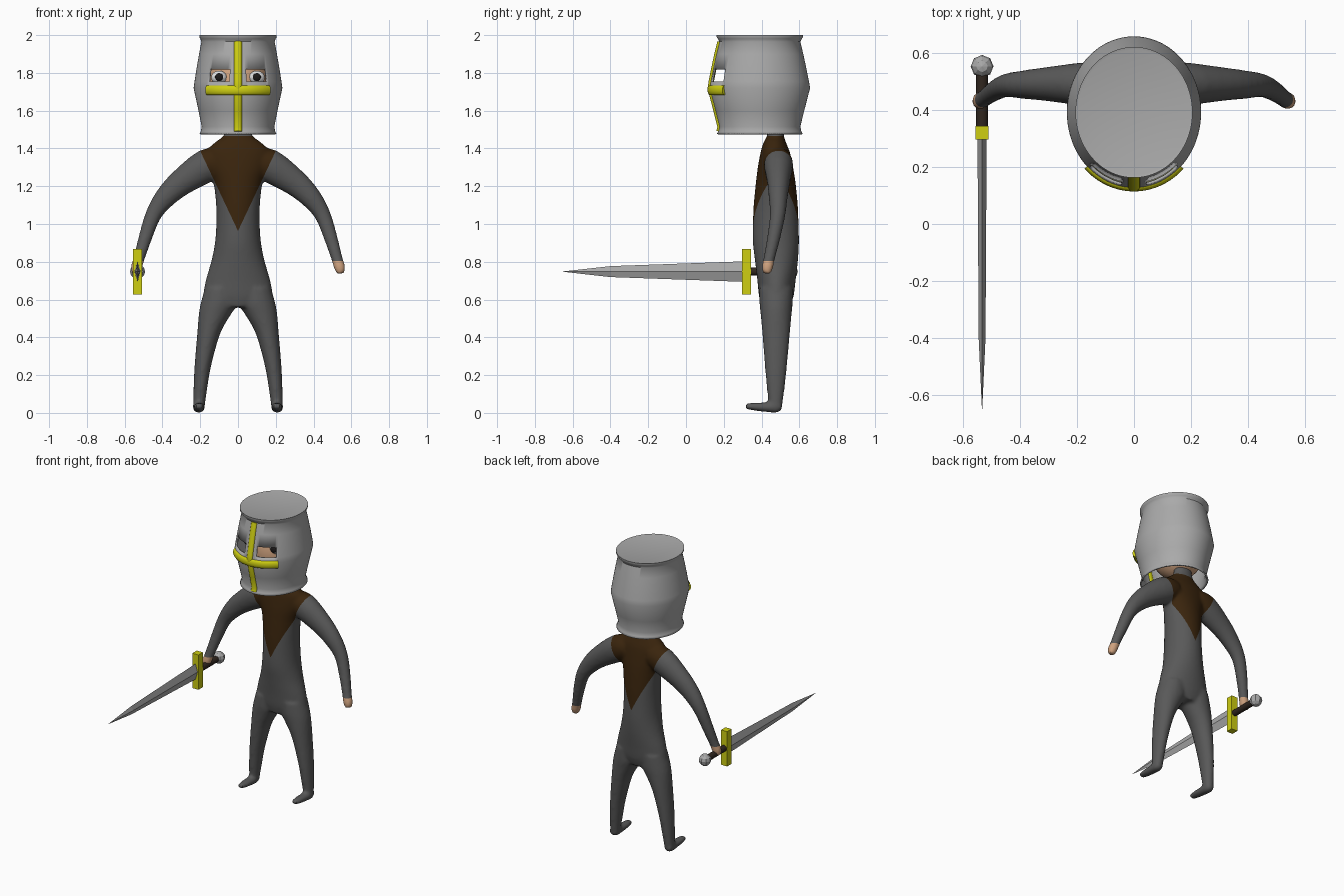
import bpy, bmesh, math
from mathutils import Vector

if "Cube" in bpy.data.objects:
    bpy.data.objects.remove(bpy.data.objects["Cube"])

def mat(name, r, g, b):
    m = bpy.data.materials.new(name)
    m.diffuse_color = (r, g, b, 1)
    m.use_nodes = True
    m.node_tree.nodes["Principled BSDF"].inputs["Base Color"].default_value = m.diffuse_color
    return m

STEEL = mat("steel", .40, .40, .40)
CLOTH = mat("grey cloth", .10, .10, .10)
BROWN = mat("brown tunic", .042, .018, .004)
GOLD = mat("gold", .62, .62, .006)
SKIN = mat("skin", .62, .36, .21)
WHITE = mat("eye white", .8, .8, .8)
BLACK = mat("pupil black", .012, .01, .01)
GRIP = mat("grip leather", .03, .02, .014)
X, Y, Z = Vector((1, 0, 0)), Vector((0, 1, 0)), Vector((0, 0, 1))

def refine(rows, k):
    """Catmull-Rom interpolation of rows (x, y, z, ra, rb)."""
    out = []
    for i in range(len(rows) - 1):
        p = [rows[max(i - 1, 0)], rows[i], rows[i + 1], rows[min(i + 2, len(rows) - 1)]]
        for j in range(k):
            t = j / k
            out.append([.5 * (2 * b + (c - a) * t + (2 * a - 5 * b + 4 * c - d) * t * t
                              + (3 * b - a - 3 * c + d) * t ** 3) for a, b, c, d in zip(*p)])
    return out + [list(rows[-1])]

def tube(bm, rows, ref, n=24, k=1, axis=None, caps=(True, True)):
    """Loft elliptical rings along a path; ra lies along ref."""
    if k > 1:
        rows = refine(rows, k)
    cs = [Vector(r[:3]) for r in rows]
    rings = []
    for i, r in enumerate(rows):
        t = axis or (cs[min(i + 1, len(cs) - 1)] - cs[max(i - 1, 0)]).normalized()
        u = (ref - t * ref.dot(t)).normalized()
        v = t.cross(u)
        rings.append([bm.verts.new(cs[i] + u * r[3] * math.cos(2 * math.pi * j / n)
                                   + v * r[4] * math.sin(2 * math.pi * j / n)) for j in range(n)])
    for a, b in zip(rings, rings[1:]):
        for j in range(n):
            bm.faces.new((a[j], a[(j + 1) % n], b[(j + 1) % n], b[j]))
    if caps[0]:
        bm.faces.new(rings[0][::-1])
    if caps[1]:
        bm.faces.new(rings[-1])

def finish(bm, name, mats, smooth=True):
    bmesh.ops.recalc_face_normals(bm, faces=bm.faces)
    me = bpy.data.meshes.new(name)
    bm.to_mesh(me)
    bm.free()
    ob = bpy.data.objects.new(name, me)
    bpy.context.collection.objects.link(ob)
    for m in mats:
        me.materials.append(m)
    if smooth:
        bpy.ops.object.select_all(action='DESELECT')
        ob.select_set(True)
        bpy.context.view_layer.objects.active = ob
        bpy.ops.object.shade_smooth_by_angle(angle=math.radians(40))
    return ob

def ball(name, loc, rad, m, seg=24, rings=16, smooth=True):
    bm = bmesh.new()
    bmesh.ops.create_uvsphere(bm, u_segments=seg, v_segments=rings, radius=1)
    for v in bm.verts:
        v.co = Vector(a * b + c for a, b, c in zip(v.co, rad, loc))
    return finish(bm, name, [m], smooth)

# Body: torso, legs, feet and arms, fused by a voxel remesh
bm = bmesh.new()
torso = [(1.53, .06, .43, .52), (1.47, .075, .43, .518), (1.43, .125, .41, .53), (1.38, .17, .395, .55),
         (1.3, .16, .38, .567), (1.22, .13, .37, .58), (1.1, .116, .358, .592), (1.0, .115, .354, .596),
         (.9, .122, .354, .598), (.8, .142, .366, .592), (.7, .171, .378, .58), (.62, .18, .386, .57),
         (.56, .13, .40, .55)]
tube(bm, [(0, (a + b) / 2, z, rx, (b - a) / 2) for z, rx, a, b in torso], X, 32, 3, axis=-Z)
for s in (-1, 1):
    leg = [(.09, .478, .66, .085, .088), (.1, .477, .58, .098, .088), (.123, .477, .52, .085, .082),
           (.155, .477, .42, .061, .073), (.186, .476, .25, .044, .059), (.2, .475, .12, .036, .046),
           (.207, .474, .03, .031, .034)]
    tube(bm, [(s * r[0],) + r[1:] for r in leg], X, 24, 3, axis=-Z)
    foot = [(.208, .508, .034, .02, .018), (.208, .48, .031, .031, .031), (.207, .43, .03, .031, .026),
            (.206, .36, .033, .028, .021), (.206, .315, .035, .02, .014)]
    tube(bm, [(s * r[0],) + r[1:] for r in foot], X, 20, 2, axis=-Y)
    arm = [(.09, .488, 1.33, .07, .07), (.165, .49, 1.31, .077, .088), (.3, .49, 1.22, .06, .071),
           (.385, .488, 1.14, .05, .057), (.447, .485, 1.05, .041, .043), (.49, .465, .93, .035, .036),
           (.523, .441, .82, .03, .03), (.538, .431, .77, .03, .03), (.545, .427, .738, .021, .021)]
    tube(bm, [(s * r[0],) + r[1:] for r in arm], Y, 24, 3)
body = finish(bm, "body", [CLOTH, BROWN, SKIN], False)
rm = body.modifiers.new("fuse", 'REMESH')
rm.mode = 'VOXEL'
rm.voxel_size = .01
sm = body.modifiers.new("soften", 'SMOOTH')
sm.factor, sm.iterations = .5, 6
dg = bpy.context.evaluated_depsgraph_get()
bm = bmesh.new()
bm.from_object(body, dg)
bpy.data.objects.remove(body)

# Clean colour borders: cut along them, then colour by side
cuts = [((0, 0, 1.465), (0, 0, 1)), ((0, 0, .805), (0, 0, 1))]
for s in (-1, 1):
    cuts += [((s * .2, 0, 1.387), (s * .159, 0, -.075)), ((0, 0, .75), (s * .24, 0, 1)),
             ((s * .125, 0, .72), (s * -3, 0, 1))]
for co, no in cuts:
    bmesh.ops.bisect_plane(bm, geom=bm.verts[:] + bm.edges[:] + bm.faces[:], dist=1e-5,
                           plane_co=co, plane_no=no)
for f in bm.faces:
    c = f.calc_center_median()
    x, z = abs(c.x), c.z
    hem = max(.75 - .24 * x, .72 + 3 * (x - .125))
    f.material_index = 0
    if x > .45 and z < .805:
        f.material_index = 2
    elif x < .22 and hem < z < 1.465 and (x - .2) * .159 - (z - 1.387) * .075 < 0:
        f.material_index = 1
body = finish(bm, "body", [CLOTH, BROWN, SKIN])
body.data.shade_smooth()

# Helmet shell with open bottom and two eye slots
prof = [(1.478, .203, .227), (1.49, .197, .22), (1.515, .192, .214), (1.6, .209, .235), (1.72, .235, .266),
        (1.755, .23, .26), (1.82, .22, .247), (1.9, .206, .23), (1.965, .194, .214), (1.98, .199, .222),
        (1.99, .205, .229), (2.0, .205, .229), (1.997, .195, .219)]
bm = bmesh.new()
tube(bm, [(0, .391, z, a, b) for z, a, b in prof], X, 128, axis=Z, caps=(False, True))
slots = []
for f in bm.faces:
    c = f.calc_center_median()
    if c.y < .35 and 1.755 < c.z < 1.82 and .04 < abs(c.x) < .147:
        slots.append(f)
bmesh.ops.delete(bm, geom=slots, context='FACES')
helmet = finish(bm, "helmet", [STEEL])
so = helmet.modifiers.new("thickness", 'SOLIDIFY')
so.thickness, so.offset = .01, -1

# Gold cross on the helmet front
bm = bmesh.new()
tube(bm, [(0, .391 - b + .003, z, .021, .014) for z, a, b in prof[1:9]], X, 16)
finish(bm, "cross_upright", [GOLD])
bm = bmesh.new()
arc = [math.radians(-44 + 88 * i / 20) for i in range(21)]
tube(bm, [(.235 * math.sin(t), .391 - .266 * math.cos(t) + .003, 1.708, .026, .014) for t in arc], Z, 16)
finish(bm, "cross_bar", [GOLD])

# Head and eyes inside the helmet
ball("head", (0, .43, 1.71), (.17, .19, .22), SKIN, 32, 20)
for s, side in ((-1, "right"), (1, "left")):
    ball(side + "_eye", (s * .1, .278, 1.775), (.042, .04, .036), WHITE)
    ball(side + "_pupil", (s * .1, .244, 1.778), (.021, .012, .021), BLACK)

# Sword held in the right hand
SX, SZ = -.532, .748
bm = bmesh.new()
tube(bm, [(SX, .3, SZ, .016, .054), (SX, -.4, SZ, .012, .029), (SX, -.65, SZ, .0005, .001)], X, 4, axis=-Y)
finish(bm, "blade", [STEEL], False)
bm = bmesh.new()
bmesh.ops.create_cube(bm, size=1)
for v in bm.verts:
    v.co = (SX + v.co.x * .046, .32 + v.co.y * .048, SZ + v.co.z * .24)
finish(bm, "crossguard", [GOLD], False)
bm = bmesh.new()
tube(bm, [(SX, .33, SZ, .021, .021), (SX, .53, SZ, .021, .021)], X, 12, axis=Y)
finish(bm, "grip", [GRIP])
ball("pommel", (SX, .552, SZ), (.04, .04, .04), STEEL, 8, 6, False)
